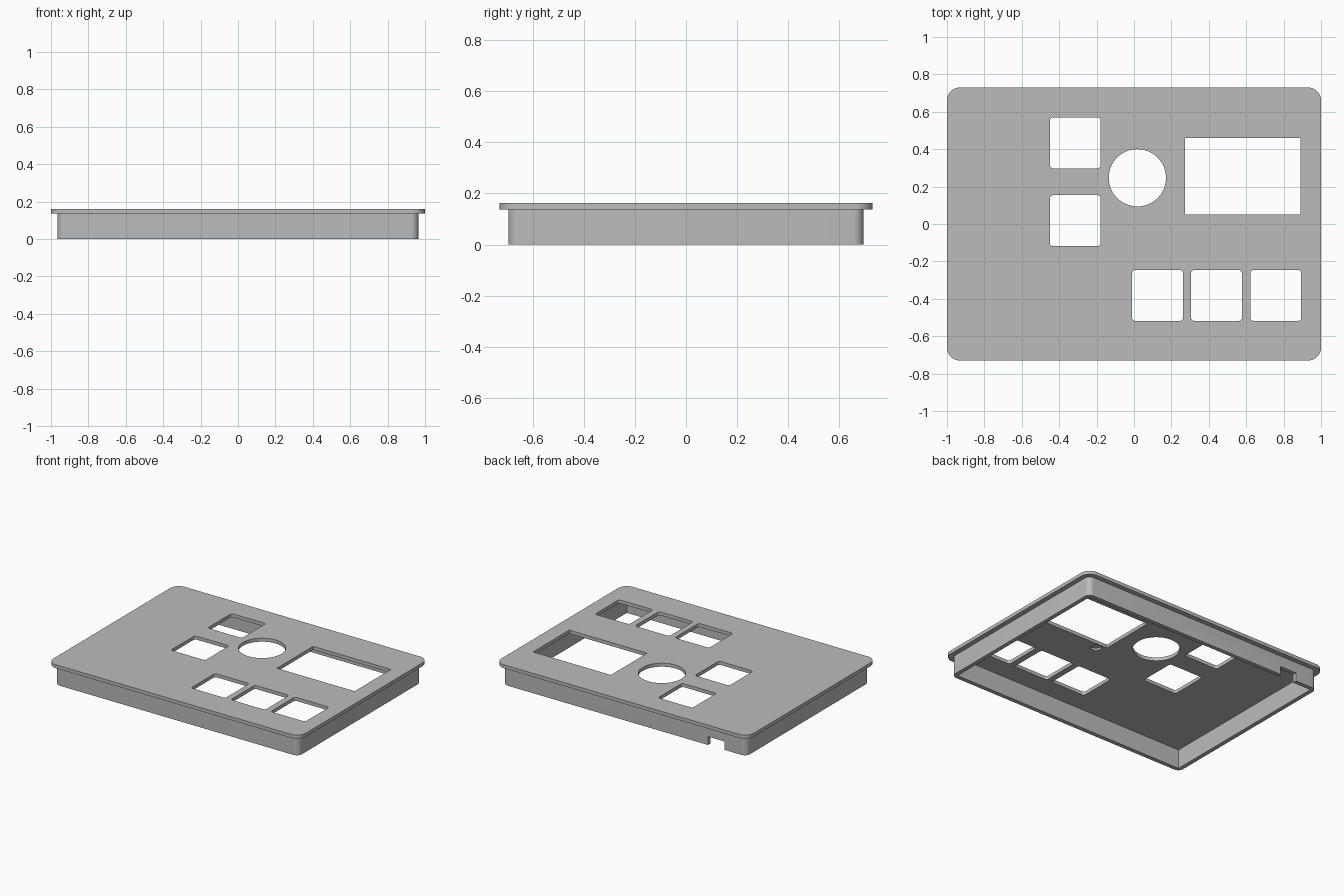
import bpy, bmesh, math

cube = bpy.data.objects.get("Cube")
if cube:
    bpy.data.objects.remove(cube, do_unlink=True)

grey = bpy.data.materials.new("plain grey")
grey.use_nodes = True
colour = (0.5, 0.5, 0.5, 1)
grey.diffuse_color = colour
grey.node_tree.nodes["Principled BSDF"].inputs["Base Color"].default_value = colour


def rounded_rect(x0, x1, y0, y1, r, steps=8):
    """Outline of a rectangle with rounded corners, anticlockwise."""
    if r == 0:
        return [(x0, y0), (x1, y0), (x1, y1), (x0, y1)]
    corners = [(x1 - r, y1 - r), (x0 + r, y1 - r), (x0 + r, y0 + r), (x1 - r, y0 + r)]
    points = []
    for i, (cx, cy) in enumerate(corners):
        for s in range(steps + 1):
            a = (i + s / steps) * math.pi / 2
            points.append((cx + r * math.cos(a), cy + r * math.sin(a)))
    return points


def circle(cx, cy, r, sides=64):
    turns = [2 * math.pi * i / sides for i in range(sides)]
    return [(cx + r * math.cos(a), cy + r * math.sin(a)) for a in turns]


def prism(name, outline, z0, z1):
    """Solid made by extruding an outline from z0 up to z1."""
    bm = bmesh.new()
    base = bm.faces.new([bm.verts.new((x, y, z0)) for x, y in outline])
    top = bmesh.ops.extrude_face_region(bm, geom=[base])["geom"]
    verts = [v for v in top if isinstance(v, bmesh.types.BMVert)]
    bmesh.ops.translate(bm, verts=verts, vec=(0, 0, z1 - z0))
    bmesh.ops.recalc_face_normals(bm, faces=bm.faces)
    mesh = bpy.data.meshes.new(name)
    bm.to_mesh(mesh)
    bm.free()
    mesh.materials.append(grey)
    obj = bpy.data.objects.new(name, mesh)
    bpy.context.collection.objects.link(obj)
    return obj


def activate(obj):
    bpy.ops.object.select_all(action='DESELECT')
    obj.select_set(True)
    bpy.context.view_layer.objects.active = obj


def cut(obj, outline, z0, z1):
    """Remove an extruded outline from a part."""
    cutter = prism("cutter", outline, z0, z1)
    cutter.hide_render = True
    mod = obj.modifiers.new("cut", 'BOOLEAN')
    mod.operation = 'DIFFERENCE'
    mod.solver = 'EXACT'
    mod.object = cutter
    activate(obj)
    bpy.ops.object.modifier_apply(modifier=mod.name)
    bpy.data.objects.remove(cutter, do_unlink=True)


SEAM, TOP = 0.137, 0.162

# Face plate with its openings
plate = prism("face_plate", rounded_rect(-1, 1, -0.73, 0.73, 0.07), SEAM, TOP)
size = 0.272
for x, y in [(-0.45, 0.298), (-0.45, -0.118), (-0.01, -0.518), (0.305, -0.518), (0.622, -0.518)]:
    cut(plate, rounded_rect(x, x + size, y, y + size, 0.017, 4), 0.1, 0.2)
cut(plate, circle(0.018, 0.247, 0.153), 0.1, 0.2)
cut(plate, rounded_rect(0.273, 0.89, 0.05, 0.46, 0), 0.1, 0.2)

# Small blind hole in the underside
cut(plate, circle(0.33, 0.01, 0.036, 24), 0.1, SEAM + 0.015)

# Wall frame below the plate, with a cable notch at the back
wall = prism("wall_frame", rounded_rect(-0.965, 0.965, -0.695, 0.695, 0.04), 0, SEAM)
cut(wall, rounded_rect(-0.935, 0.935, -0.665, 0.665, 0), -0.1, 0.3)
cut(wall, rounded_rect(-0.79, -0.66, 0.6, 0.8, 0), -0.1, 0.06)

for part in (plate, wall):
    activate(part)
    bpy.ops.object.shade_smooth_by_angle(angle=math.radians(30))
